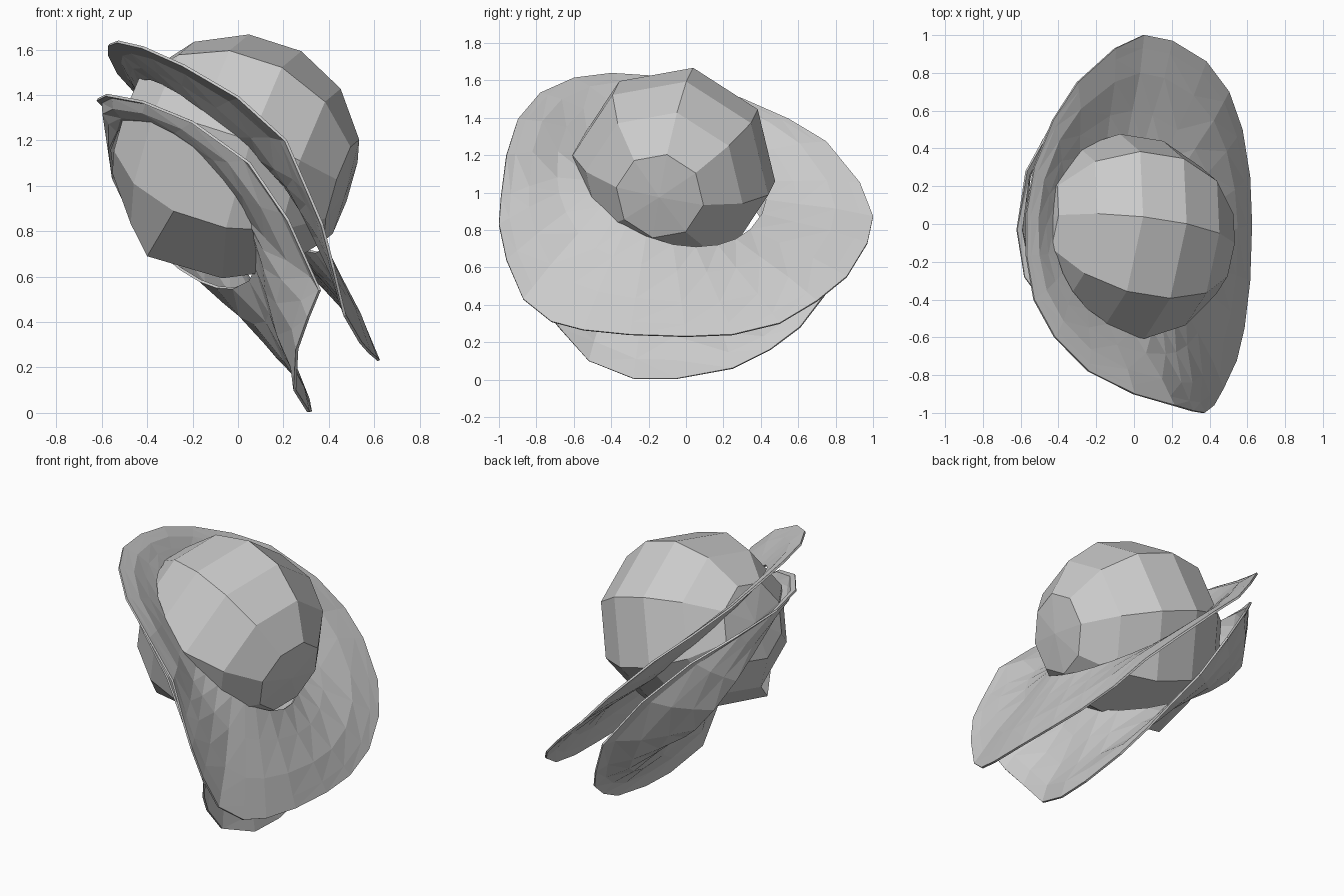
import bpy, bmesh, math
from mathutils import Vector, Quaternion

if "Cube" in bpy.data.objects:
    bpy.data.objects.remove(bpy.data.objects["Cube"])

SLOPE = Vector((0.65, 0, -0.76)).normalized()   # downhill direction of the tilted rings
NORMAL = Vector((0.76, 0, 0.65)).normalized()   # upper side of the rings


def finish(name, bm):
    bmesh.ops.recalc_face_normals(bm, faces=bm.faces)
    mesh = bpy.data.meshes.new(name)
    bm.to_mesh(mesh)
    bm.free()
    ob = bpy.data.objects.new(name, mesh)
    bpy.context.collection.objects.link(ob)
    return ob


def warped_ring(name, rim, profile, centre, hole_centre, hole_u, hole_v, half_slope, half_y):
    """Loft from an oval hole to an uneven rim; profile is (fraction, bulge)."""
    bm = bmesh.new()
    centre, hole_centre = Vector(centre), Vector(hole_centre)
    u, v = Vector(hole_u), Vector(hole_v)
    loops = [[] for _ in profile]
    for p in map(Vector, rim):
        d = p - centre
        a = math.atan2(-d.y / half_y, d.dot(SLOPE) / half_slope)
        inner = hole_centre + u * math.cos(a) + v * math.sin(a)
        for loop, (t, h) in zip(loops, profile):
            loop.append(bm.verts.new(inner.lerp(p, t) + NORMAL * h))
    n = len(rim)
    for a, b in zip(loops, loops[1:]):
        for i in range(n):
            j = (i + 1) % n
            bm.faces.new((a[i], a[j], b[j], b[i]))
    bmesh.ops.triangulate(bm, faces=bm.faces)
    ob = finish(name, bm)
    mod = ob.modifiers.new("thickness", 'SOLIDIFY')
    mod.thickness = 0.012
    mod.offset = 0


# Faceted globe, eight sides, poles tilted along x
bm = bmesh.new()
bmesh.ops.create_uvsphere(bm, u_segments=8, v_segments=7, radius=0.55)
rot = (Vector((0.5, -0.08, -0.16)).to_track_quat('Z', 'Y')
       @ Quaternion((0, 0, 1), math.radians(-12)))
for vert in bm.verts:
    vert.co = rot @ vert.co + Vector((-0.01, -0.065, 1.13))
# flatten the polar caps
for pole in [v for v in bm.verts if len(v.link_edges) == 8]:
    ring = [e.other_vert(pole).co for e in pole.link_edges]
    pole.co = pole.co.lerp(sum(ring, Vector()) / 8, 0.6)
# pulled corner on the underside
tip = Vector((-0.4, -0.25, 0.69))
min(bm.verts, key=lambda v: (v.co - tip).length).co = tip
finish("globe", bm)

# Upper ring
warped_ring("upper_ring", [
    (0.37, -1, 0.83), (0.31, -0.99, 0.97), (0.21, -0.96, 1.2), (0, -0.9, 1.39),
    (-0.24, -0.78, 1.53), (-0.42, -0.6, 1.61), (-0.53, -0.4, 1.635),
    (-0.57, -0.17, 1.62), (-0.57, 0.06, 1.58), (-0.53, 0.3, 1.5),
    (-0.43, 0.55, 1.39), (-0.3, 0.75, 1.27), (-0.1, 0.93, 1.05), (0.05, 1, 0.87),
    (0.2, 0.97, 0.73), (0.38, 0.86, 0.55), (0.5, 0.7, 0.42), (0.57, 0.5, 0.3),
    (0.61, 0.25, 0.24), (0.62, 0, 0.23), (0.61, -0.3, 0.24), (0.58, -0.55, 0.265),
    (0.54, -0.72, 0.31), (0.47, -0.87, 0.43), (0.42, -0.96, 0.64)],
    [(0, 0), (0.3, 0.005), (0.65, 0.015), (0.88, 0.005), (1, 0)],
    (0.02, 0, 0.95), (-0.03, -0.07, 1.09), (0.4, 0, -0.37), (0.05, -0.5, 0.1), 0.92, 1.0)

# Lower ring, cupped towards the back
warped_ring("lower_ring", [
    (-0.62, -0.03, 1.38), (-0.58, -0.28, 1.4), (-0.42, -0.5, 1.37),
    (-0.2, -0.66, 1.28), (0.05, -0.78, 1.1), (0.22, -0.84, 0.85), (0.36, -0.85, 0.54),
    (0.31, -0.79, 0.42), (0.26, -0.68, 0.28), (0.25, -0.52, 0.1), (0.31, -0.28, 0.005),
    (0.32, -0.05, 0.005), (0.31, 0.25, 0.06), (0.27, 0.45, 0.16), (0.22, 0.61, 0.28),
    (0.12, 0.74, 0.45), (0.0, 0.84, 0.69), (-0.21, 0.75, 0.98), (-0.42, 0.55, 1.21),
    (-0.57, 0.28, 1.33)],
    [(0, 0), (0.3, -0.01), (0.6, -0.01), (0.85, 0.015), (1, 0)],
    (-0.15, -0.03, 0.69), (-0.24, -0.06, 0.91), (0.29, 0, -0.33), (0.15, -0.48, 0.15), 0.84, 0.83)
